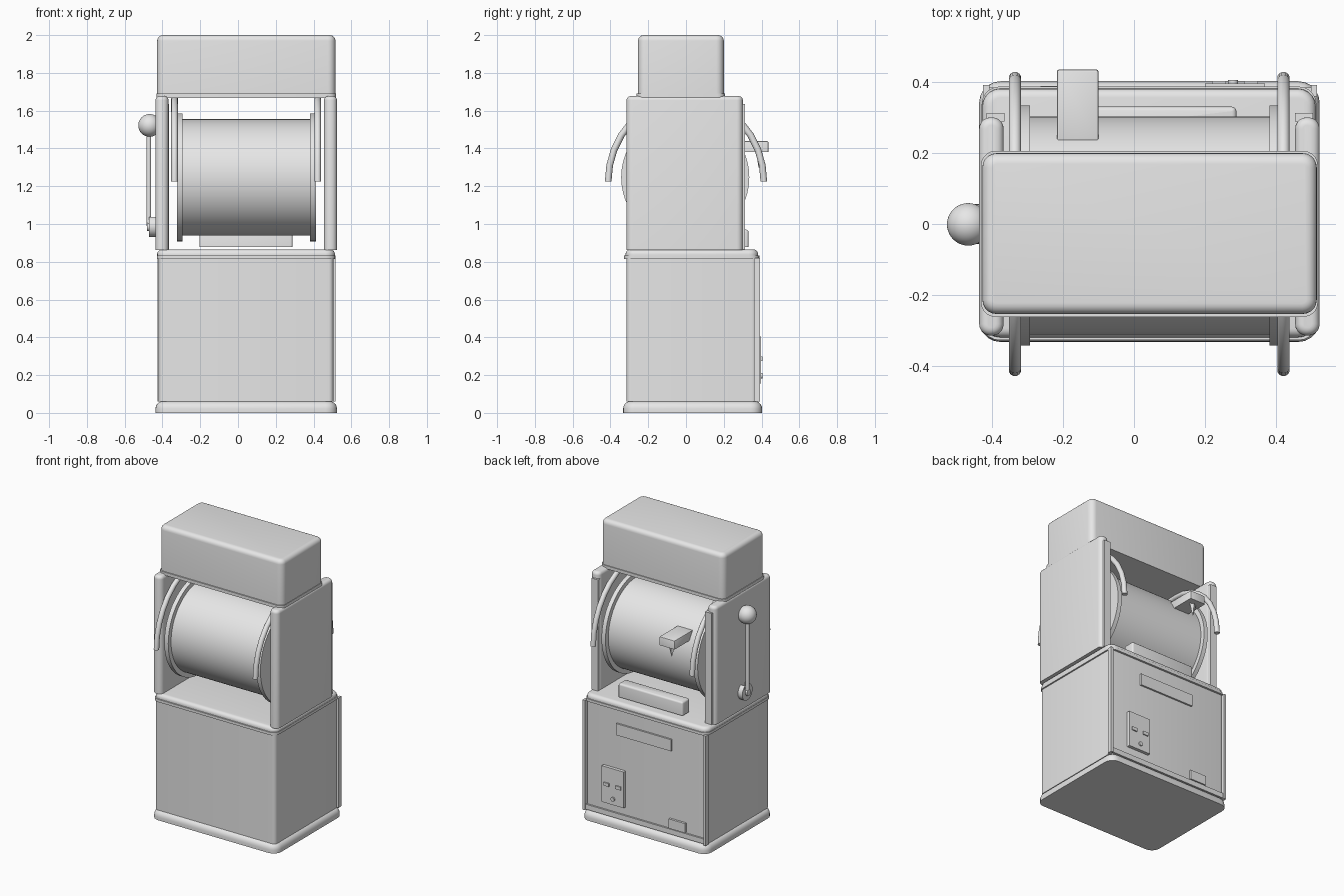
import bpy, bmesh, math
from mathutils import Matrix, Vector

if "Cube" in bpy.data.objects:
    bpy.data.objects.remove(bpy.data.objects["Cube"])

GREY = bpy.data.materials.new("plain_grey")
GREY.diffuse_color = (0.8, 0.8, 0.8, 1)
GREY.use_nodes = True
GREY.node_tree.nodes["Principled BSDF"].inputs["Base Color"].default_value = GREY.diffuse_color


def finish(name, bm, angle=35):
    bmesh.ops.recalc_face_normals(bm, faces=bm.faces)
    me = bpy.data.meshes.new(name)
    bm.to_mesh(me)
    bm.free()
    me.materials.append(GREY)
    ob = bpy.data.objects.new(name, me)
    bpy.context.collection.objects.link(ob)
    bpy.ops.object.select_all(action='DESELECT')
    ob.select_set(True)
    bpy.context.view_layer.objects.active = ob
    bpy.ops.object.shade_smooth_by_angle(angle=math.radians(angle))
    return ob


def box(name, x, y, z, corner=0.0, top=0.0, seg=5):
    """Box from ranges, with rounded upright edges and rounded top rim."""
    bm = bmesh.new()
    bmesh.ops.create_cube(bm, size=1)
    for v in bm.verts:
        v.co = Vector([r[0] + (c + 0.5) * (r[1] - r[0]) for r, c in zip((x, y, z), v.co)])
    if corner:
        es = [e for e in bm.edges if abs(e.verts[0].co.z - e.verts[1].co.z) > 1e-5]
        bmesh.ops.bevel(bm, geom=es, offset=corner, segments=seg, profile=0.5, affect='EDGES')
    if top:
        es = [e for e in bm.edges if all(abs(v.co.z - z[1]) < 1e-5 for v in e.verts)]
        bmesh.ops.bevel(bm, geom=es, offset=top, segments=seg, profile=0.5, affect='EDGES')
    return finish(name, bm)


def rod(name, centre, r1, r2, length, axis, sides=32):
    """Cylinder or cone along an axis."""
    bm = bmesh.new()
    rot = Vector((0, 0, 1)).rotation_difference(Vector(axis)).to_matrix().to_4x4()
    bmesh.ops.create_cone(bm, cap_ends=True, segments=sides, radius1=r1, radius2=r2,
                          depth=length, matrix=Matrix.Translation(centre) @ rot)
    return finish(name, bm)


def prism_x(name, pts, x0, x1):
    """Extrude a (y, z) outline along x."""
    bm = bmesh.new()
    face = bm.faces.new([bm.verts.new((x0, p[0], p[1])) for p in pts])
    new = bmesh.ops.extrude_face_region(bm, geom=[face])["geom"]
    bmesh.ops.translate(bm, vec=(x1 - x0, 0, 0),
                        verts=[g for g in new if isinstance(g, bmesh.types.BMVert)])
    return finish(name, bm)


# Lower cabinet
box("base_plinth", (-0.437, 0.524), (-0.333, 0.403), (0, 0.062), 0.06, 0.04)
box("cabinet_body", (-0.42, 0.505), (-0.315, 0.374), (0.06, 0.82), 0.025)
box("lid_lip", (-0.43, 0.515), (-0.328, 0.388), (0.815, 0.834), 0.05)
box("cabinet_lid", (-0.428, 0.513), (-0.32, 0.382), (0.83, 0.865), 0.05, 0.025)

# Back frame and service details
for side, x in (("left", (-0.426, -0.408)), ("right", (0.499, 0.517))):
    box("back_strip_" + side, x, (0.36, 0.393), (0.06, 0.82))
box("back_bottom_strip", (-0.41, 0.50), (0.37, 0.386), (0.065, 0.10))
box("back_slot_plate", (-0.155, 0.264), (0.37, 0.386), (0.64, 0.72))
box("back_latch", (-0.264, -0.14), (0.37, 0.389), (0.105, 0.17))
box("socket_plate", (0.20, 0.37), (0.37, 0.396), (0.155, 0.405))
for i, x in enumerate((0.24, 0.33)):
    box(f"socket_button_{i + 1}", (x - 0.02, x + 0.02), (0.39, 0.404), (0.275, 0.298))
rod("socket_knob", (0.28, 0.397, 0.197), 0.014, 0.014, 0.018, (0, 1, 0), 20)

# Side panels with thin back strips
for side, x, sx in (("left", (-0.437, -0.368), (-0.416, -0.366)),
                    ("right", (0.455, 0.524), (0.455, 0.505))):
    box("side_panel_" + side, x, (-0.315, 0.301), (0.863, 1.677), 0.032, 0.022)
    box("panel_strip_" + side, sx, (0.29, 0.313), (0.865, 1.635))

# Top box
box("top_box_trim", (-0.432, 0.519), (-0.262, 0.206), (1.668, 1.69), 0.04)
box("top_box", (-0.428, 0.516), (-0.254, 0.2), (1.68, 2.0), 0.04, 0.03)

# Drum with end rims
CY, CZ = -0.004, 1.247
rod("drum", (0.044, CY, CZ), 0.308, 0.308, 0.70, (1, 0, 0), 96)
for side, x in (("left", -0.309), ("right", 0.397)):
    rod("drum_rim_" + side, (x, CY, CZ), 0.339, 0.339, 0.03, (1, 0, 0), 96)

# Arched rails: a ring of pipe sections swept over a half ellipse
for side, x in (("left", -0.336), ("right", 0.422)):
    bm = bmesh.new()
    rings = []
    for i in range(17):
        t = math.pi * i / 16
        c = Vector((x, -0.412 * math.cos(t), 1.225 + 0.44 * math.sin(t)))
        n = Vector((0, -math.cos(t) / 0.412, math.sin(t) / 0.44)).normalized()
        rings.append([bm.verts.new(c + 0.0175 * (math.cos(a) * n + math.sin(a) * Vector((1, 0, 0))))
                      for a in (2 * math.pi * k / 16 for k in range(16))])
    for a, b in zip(rings, rings[1:]):
        for k in range(16):
            bm.faces.new((a[k], a[(k + 1) % 16], b[(k + 1) % 16], b[k]))
    bm.faces.new(rings[0])
    bm.faces.new(rings[-1])
    finish("arched_rail_" + side, bm)

# Tray block under the drum and pointer on the back
box("tray_block", (-0.205, 0.289), (0.25, 0.331), (0.878, 0.97), 0.012, 0.012, 3)
box("pointer_block", (-0.218, -0.10), (0.234, 0.436), (1.38, 1.439), 0.006, 0.006, 2)
tip = rod("pointer_tip", (0, 0, 0), 0.002, 0.027, 0.085, (0, 0, 1), 4)
tip.location = (-0.16, 0.385, 1.341)
tip.scale = (1, 0.5, 1)

# Pull lever: slotted pivot, rod and ball
arc = [math.radians(115 + 310 * i / 30) for i in range(31)]
outline = [(0.056 * math.cos(a), 0.987 + 0.056 * math.sin(a)) for a in arc]
prism_x("lever_pivot", outline + [(0.023, 0.985), (-0.023, 0.985)], -0.47, -0.43)
rod("lever_hub", (-0.462, 0, 0.985), 0.022, 0.022, 0.04, (1, 0, 0), 24)
rod("lever_rod", (-0.472, 0, 1.24), 0.0125, 0.0125, 0.5, (0, 0, 1), 20)
bm = bmesh.new()
bmesh.ops.create_uvsphere(bm, u_segments=40, v_segments=24, radius=0.06,
                          matrix=Matrix.Translation((-0.468, -0.001, 1.522)))
finish("lever_ball", bm)
